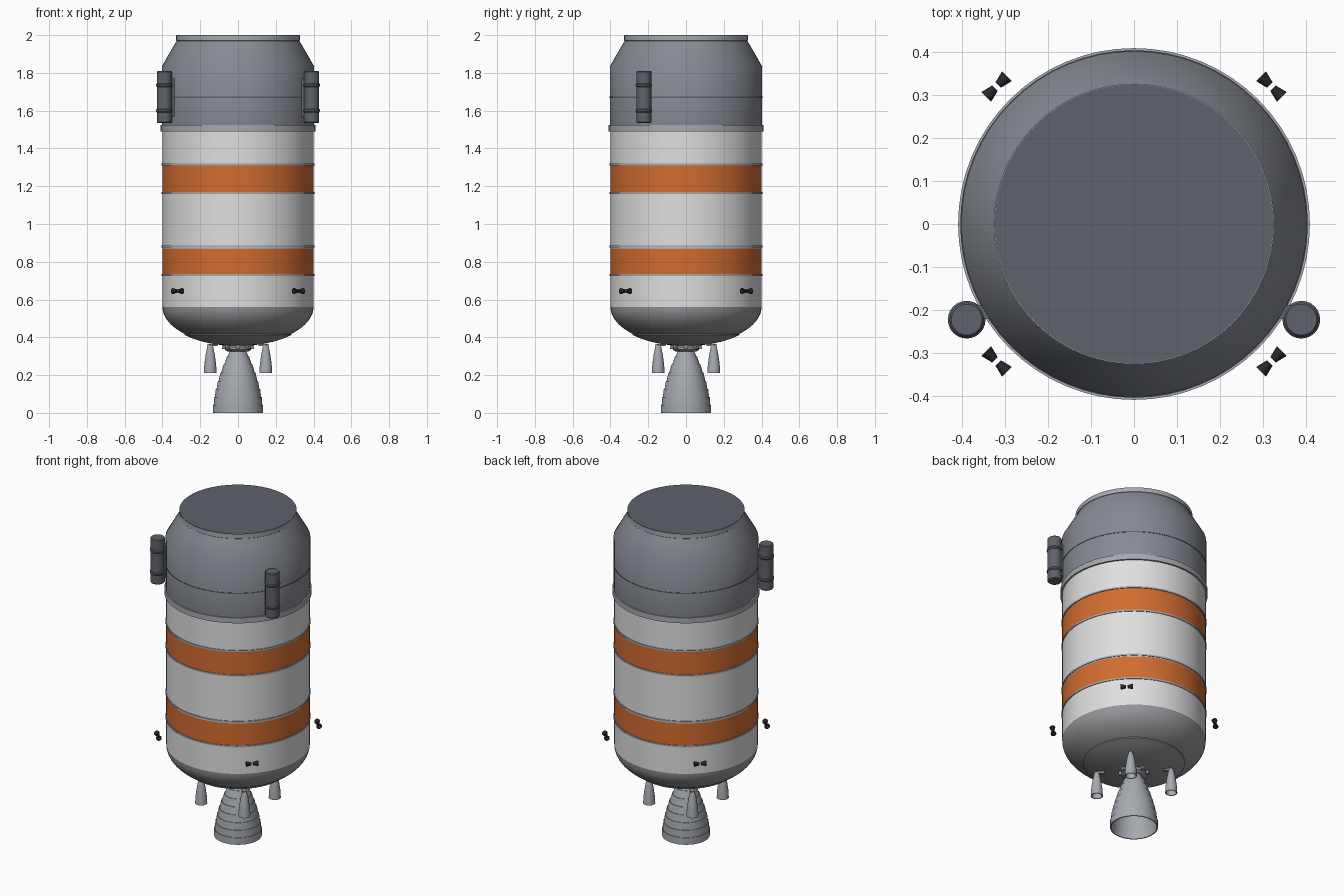
import bpy, bmesh
from math import sin, cos, pi, radians
from mathutils import Matrix, Vector

cube = bpy.data.objects.get("Cube")
if cube:
    bpy.data.objects.remove(cube, do_unlink=True)


def material(name, r, g, b):
    m = bpy.data.materials.new(name)
    m.use_nodes = True
    m.diffuse_color = (r, g, b, 1)
    m.node_tree.nodes["Principled BSDF"].inputs["Base Color"].default_value = (r, g, b, 1)
    return m


WHITE = material("white paint", .74, .74, .75)
ORANGE = material("orange paint", .64, .15, .03)
GREY = material("blue grey shell", .24, .255, .29)
DOME = material("dome grey", .30, .305, .32)
METAL = material("light metal", .38, .40, .43)
DARK = material("dark grey", .115, .122, .145)
BLACK = material("black", .02, .02, .025)


def finish(name, bm, mats, matrix=None):
    bmesh.ops.recalc_face_normals(bm, faces=bm.faces)
    if matrix:
        bm.transform(matrix)
    mesh = bpy.data.meshes.new(name)
    bm.to_mesh(mesh)
    bm.free()
    for m in mats:
        mesh.materials.append(m)
    ob = bpy.data.objects.new(name, mesh)
    bpy.context.collection.objects.link(ob)
    bpy.ops.object.select_all(action='DESELECT')
    ob.select_set(True)
    bpy.context.view_layer.objects.active = ob
    bpy.ops.object.shade_smooth_by_angle(angle=radians(30))
    return ob


def lathe(name, profile, mats, slots=None, sides=64, matrix=None):
    """Revolve (radius, height) points about z; slots give one material per segment."""
    bm = bmesh.new()
    rings = []
    for r, z in profile:
        n = 1 if r < 1e-5 else sides
        rings.append([bm.verts.new((r * cos(2 * pi * i / sides), r * sin(2 * pi * i / sides), z))
                      for i in range(n)])
    for k, (a, b) in enumerate(zip(rings, rings[1:])):
        for i in range(sides):
            j = (i + 1) % sides
            loop = [a[i % len(a)], a[j % len(a)], b[j % len(b)], b[i % len(b)]]
            f = bm.faces.new(list(dict.fromkeys(loop)))
            f.material_index = slots[k] if slots else 0
    return finish(name, bm, mats, matrix)


def ring(name, r, z0, z1, mat, inner=.39):
    lathe(name, [(inner, z0), (r, z0), (r, z1), (inner, z1)], [mat])


def box(name, size, matrix, mat):
    bm = bmesh.new()
    bmesh.ops.create_cube(bm, size=1, matrix=Matrix.Diagonal((*size, 1)))
    finish(name, bm, [mat], matrix)


# Painted tank with two orange stripes
R = .40
lathe("tank", [(R, z) for z in (.56, .73, .87, 1.17, 1.31, 1.50)],
      [WHITE, ORANGE], [0, 1, 0, 1, 0])
for z in (.73, .88, 1.165, 1.315):
    ring("stripe_edge_ring", R + .004, z - .005, z + .005, METAL)

# Bottom dome with a slightly raised end plate
steps = 16
arc = [(R * sin(pi / 2 * i / steps), .56 - .2 * cos(pi / 2 * i / steps)) for i in range(steps + 1)]
lathe("bottom_dome", arc, [DOME])
cap = [(r, z - .006) for r, z in arc if r < .30]
lathe("dome_end_plate", cap + [(cap[-1][0], cap[-1][1] + .015)], [DOME])

# Upper shell, shoulder, collar and top plate
lathe("upper_shell", [(R, 1.50), (R + .003, 1.52), (R + .003, 1.835), (.325, 1.97)], [GREY])
ring("joint_band", .41, 1.49, 1.523, METAL)
ring("shell_seam", R + .005, 1.668, 1.674, DARK)
lathe("top_collar", [(.318, 1.965), (.327, 1.972), (.327, 1.998), (.32, 1.998)], [METAL])
lathe("top_plate", [(.325, 1.995), (.325, 2.0), (0, 2.0)], [DARK])

# Side canisters with two clamp rings each
for s in (-1, 1):
    prof = [(0, 1.535), (.036, 1.535), (.04, 1.54)]
    for z in (1.60, 1.735):
        prof += [(.04, z - .009), (.044, z - .004), (.044, z + .004), (.04, z + .009)]
    prof += [(.04, 1.805), (.036, 1.81), (0, 1.81)]
    spot = Matrix.Translation((s * .39, -.223, 0))
    lathe("side_canister", prof, [DARK], sides=24, matrix=spot)
    box("canister_mount", (.05, .03, .2), Matrix.Translation((s * .358, -.205, 1.67)), DARK)


# Main engine bell, stepped outside and hollow inside
def bell(z):
    t = z / .34
    return .133 - .025 * t - .073 * t ** 2


levels = [.34 * i / 8 for i in range(9)]
outer = []
for lo, hi in zip(levels, levels[1:]):
    outer += [(bell(lo), lo), (bell(hi) + .004, hi)]
inner = [(bell(z) - .006, z) for z in reversed(levels)]
lathe("main_nozzle", [(0, .335)] + inner + outer + [(0, .345)], [METAL], sides=48)

# Engine mount with small pods round it
lathe("engine_mount", [(0, .325), (.055, .325), (.07, .335), (.07, .35), (.05, .375), (0, .375)],
      [DOME], sides=32)
for i in range(8):
    turn = Matrix.Rotation(pi / 4 * i, 4, 'Z')
    box("mount_pod", (.03, .02, .025), turn @ Matrix.Translation((.07, 0, .352)), DOME)

# Four auxiliary nozzles and four pairs of attitude thrusters on the diagonals
small_bell = [(0, .335), (.012, .33), (.025, .27), (.029, .212), (.034, .212), (.031, .26),
              (.024, .31), (.016, .35), (.012, .362), (0, .362)]
cone = [(0, -.015), (.009, -.015), (.016, .014), (.012, .014), (0, -.004)]
for i in range(4):
    turn = Matrix.Rotation(pi / 4 + pi / 2 * i, 4, 'Z')
    lathe("auxiliary_nozzle", small_bell, [METAL], sides=24,
          matrix=turn @ Matrix.Translation((.208, 0, 0)))
    box("nozzle_bracket", (.055, .02, .012), turn @ Matrix.Translation((.192, 0, .36)), DOME)
    for s in (-1, 1):
        aim = Vector((0, s, 0)).to_track_quat('Z', 'Y').to_matrix().to_4x4()
        lathe("attitude_thruster", cone, [BLACK], sides=16,
              matrix=turn @ Matrix.Translation((.453, s * .02, .645)) @ aim)
